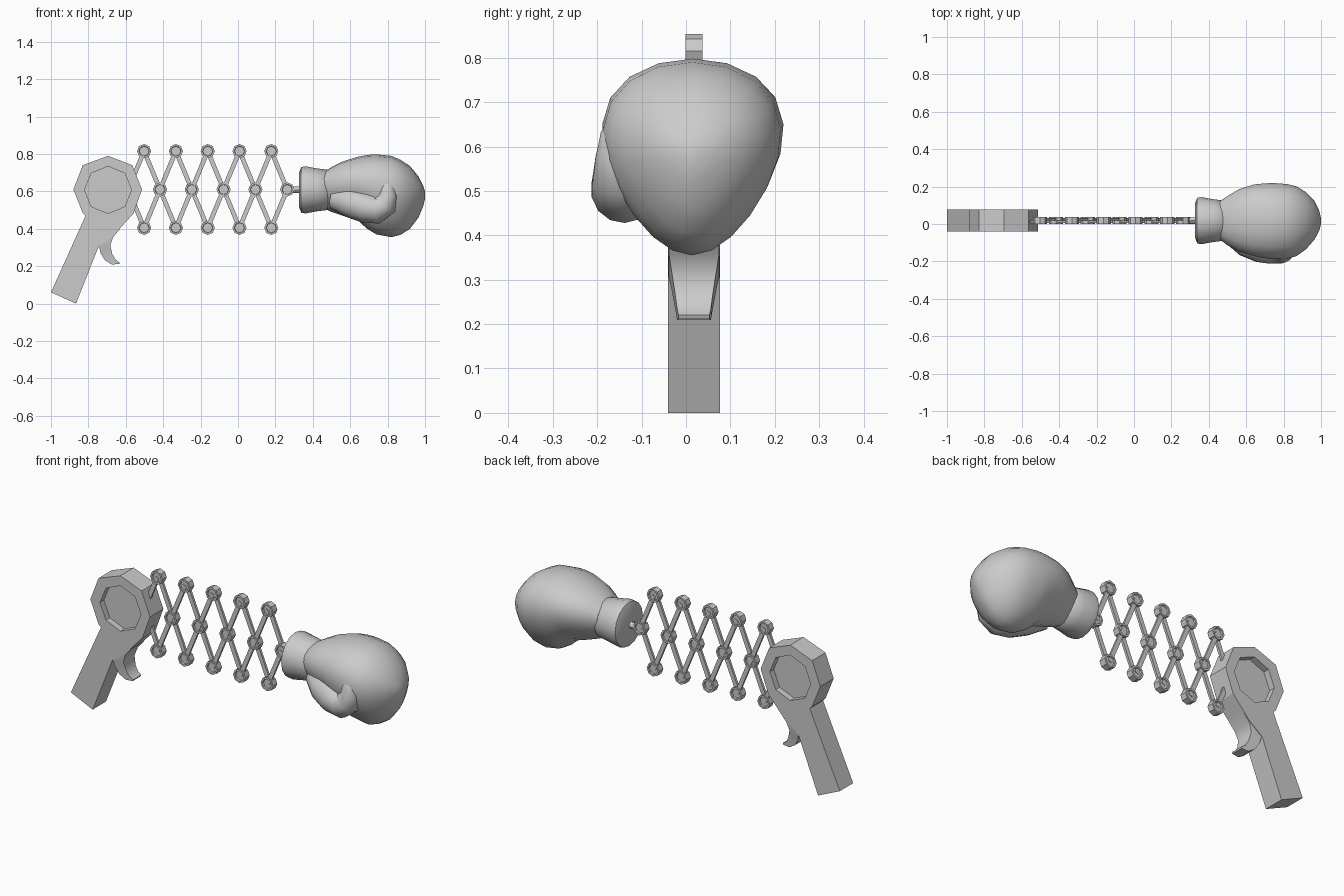
import bpy, bmesh
from math import sin, cos, pi, radians
from mathutils import Vector

if "Cube" in bpy.data.objects:
    bpy.data.objects.remove(bpy.data.objects["Cube"])

YC = 0.018  # middle plane of the toy


def loft(name, rings, smooth=False):
    """Skin a list of equal-length point rings and cap both ends."""
    bm = bmesh.new()
    vs = [[bm.verts.new(p) for p in r] for r in rings]
    n = len(rings[0])
    for a, b in zip(vs, vs[1:]):
        for i in range(n):
            bm.faces.new((a[i], a[(i + 1) % n], b[(i + 1) % n], b[i]))
    bm.faces.new(vs[0])
    bm.faces.new(vs[-1])
    bmesh.ops.recalc_face_normals(bm, faces=bm.faces)
    me = bpy.data.meshes.new(name)
    bm.to_mesh(me)
    bm.free()
    ob = bpy.data.objects.new(name, me)
    bpy.context.collection.objects.link(ob)
    if smooth:
        bpy.ops.object.select_all(action='DESELECT')
        ob.select_set(True)
        bpy.context.view_layer.objects.active = ob
        bpy.ops.object.shade_smooth_by_angle(angle=radians(45))
    return ob


def ring_y(x, z, r, y, n=8):
    return [(x + r * sin(2 * pi * i / n), y, z + r * cos(2 * pi * i / n)) for i in range(n)]


def ring_x(x, r, n=16, z=0.608):
    return [(x, YC + r * cos(2 * pi * i / n), z + r * sin(2 * pi * i / n)) for i in range(n)]


# Gun body: octagonal head and slanted grip in one outline
outline = [(-.695, .79), (-.565, .74), (-.513, .61), (-.56, .48), (-.66, .37), (-.745, .305),
           (-.866, 0), (-1, .06), (-.815, .47), (-.83, .485), (-.88, .61), (-.83, .74)]
body = loft("gun_body", [[(x, y, z) for x, z in outline] for y in (-.04, .077)])

# Octagonal recesses on both faces
for side, y0, y1 in (("front", -.1, -.005), ("back", .042, .1)):
    cutter = loft("recess_cutter_" + side,
                  [ring_y(-.695, .608, .126, y) for y in (y0, y1)])
    cutter.hide_render = True
    cutter.hide_set(True)
    mod = body.modifiers.new("recess_" + side, 'BOOLEAN')
    mod.operation = 'DIFFERENCE'
    mod.solver = 'EXACT'
    mod.object = cutter

# Trigger: back edge, front edge, half width
trigger = [((-.74, .36), (-.63, .40), .057), ((-.743, .305), (-.668, .355), .056),
           ((-.735, .27), (-.683, .31), .049), ((-.712, .232), (-.672, .265), .042),
           ((-.675, .209), (-.655, .235), .038), ((-.635, .212), (-.632, .22), .035)]
loft("trigger", [[(a[0], YC - w, a[1]), (b[0], YC - w, b[1]),
                  (b[0], YC + w, b[1]), (a[0], YC + w, a[1])] for a, b, w in trigger], True)

# Scissor linkage
STEP, X0, ZM, DZ = .17, -.502, .61, .205


def bar(name, p, q, y, w=.012, t=.0065):
    p, q = Vector((p[0], y, p[1])), Vector((q[0], y, q[1]))
    side = (q - p).normalized().cross(Vector((0, 1, 0))) * w
    dy = Vector((0, t, 0))
    loft(name, [[e + side + dy, e - side + dy, e - side - dy, e + side - dy] for e in (p, q)])


def joint(name, x, z):
    prof = [(.026, .008), (.028, -.001), (.038, -.001), (.038, .037), (.028, .037), (.026, .028)]
    loft(name, [ring_y(x, z, r, y) for r, y in prof])


for i in range(5):
    x = X0 + i * STEP
    for s, label in ((1, "top"), (-1, "bottom")):
        z = ZM + s * DZ
        joint(f"{label}_joint_{i}", x, z)
        # each full link is two halves on the same layer
        bar(f"{label}_link_out_{i}", (x, z), (x + STEP / 2, ZM), YC + s * .0065)
        bar(f"{label}_link_in_{i}", (x - STEP / 2, ZM), (x, z), YC - s * .0065)
    joint(f"middle_joint_{i}", x + STEP / 2, ZM)

# Rod and cuff
loft("glove_rod", [ring_x(.29, .018, 8), ring_x(.34, .018, 8)], True)
loft("glove_cuff", [ring_x(x, r) for x, r in
                    ((.326, .09), (.338, .122), (.36, .126), (.42, .115), (.475, .108), (.485, .095))], True)

# Mitt: x, bottom z, top z, low y, high y; sections are wider near the top
mitt = [(.46, .51, .705, -.08, .12), (.50, .49, .73, -.11, .145), (.56, .47, .76, -.14, .18),
        (.64, .445, .785, -.165, .205), (.69, .40, .795, -.175, .21), (.74, .37, .798, -.182, .213),
        (.82, .355, .79, -.18, .207), (.87, .368, .768, -.165, .195), (.92, .40, .735, -.13, .165),
        (.965, .46, .68, -.08, .12), (.99, .52, .63, -.035, .07), (1, .56, .6, 0, .03)]
rings = []
for x, zb, zt, yl, yh in mitt:
    ring = []
    for i in range(20):
        a = 2 * pi * i / 20
        ring.append((x, (yl + yh) / 2 + (yh - yl) / 2 * cos(a) * (1 + .28 * sin(a)),
                     (zb + zt) / 2 + (zt - zb) / 2 * sin(a)))
    rings.append(ring)
loft("glove_mitt", rings, True)

# Thumb: tapered tube curling up along the front of the mitt
thumb = [(.52, -.05, .56, .06), (.60, -.095, .54, .08), (.68, -.125, .515, .083), (.745, -.138, .505, .078),
         (.785, -.147, .53, .066), (.80, -.152, .58, .053), (.797, -.153, .63, .04),
         (.787, -.152, .665, .022), (.782, -.15, .675, .008)]
pts = [Vector(t[:3]) for t in thumb]
rings = []
for k, p in enumerate(pts):
    t = (pts[min(k + 1, len(pts) - 1)] - pts[max(k - 1, 0)]).normalized()
    u = t.cross(Vector((0, 1, 0))).normalized()
    v = u.cross(t)
    rings.append([p + (u * cos(2 * pi * i / 14) + v * sin(2 * pi * i / 14)) * thumb[k][3] for i in range(14)])
loft("glove_thumb", rings, True)
